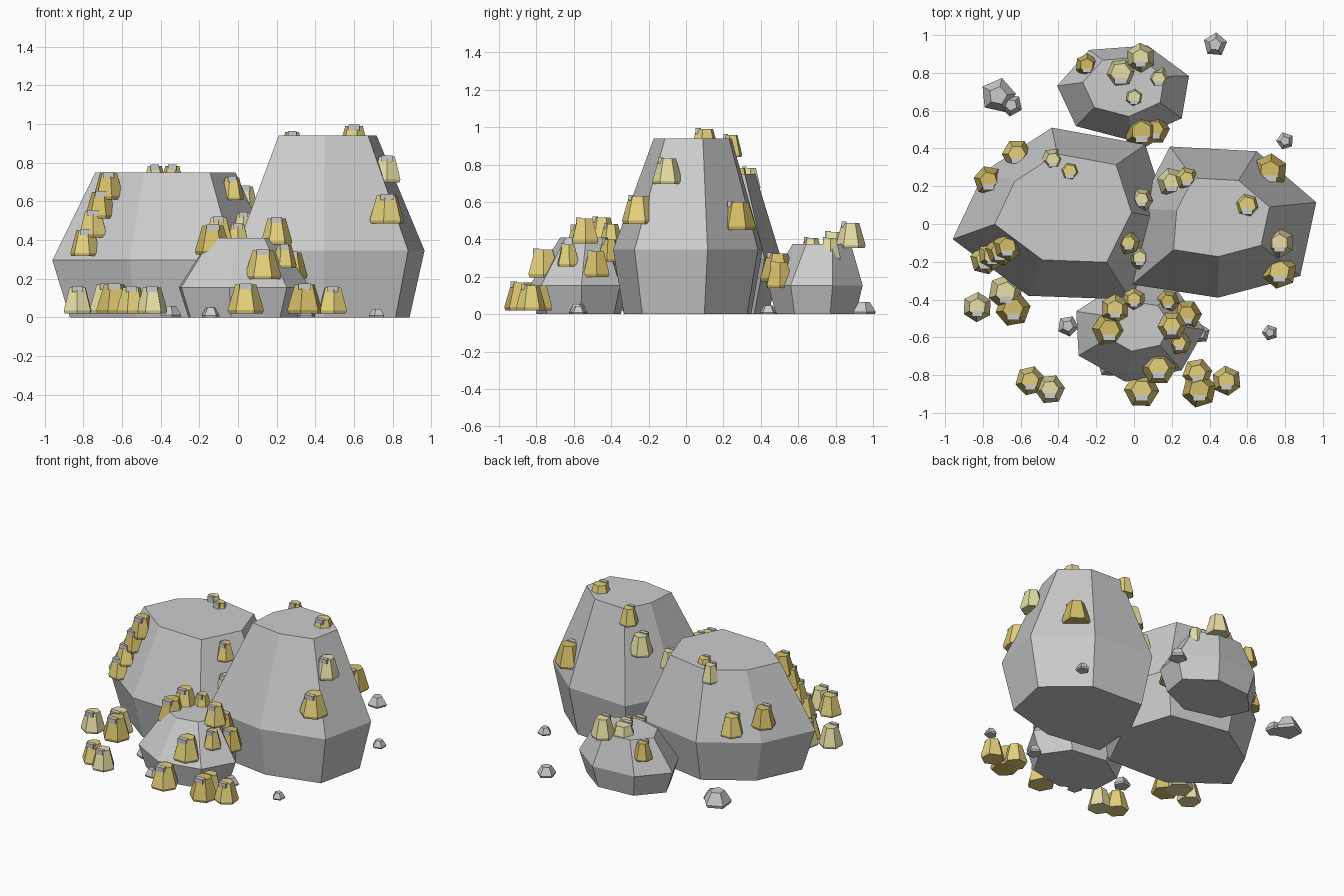
import bpy, random
from math import cos, sin, tau, radians
from mathutils import Vector
from mathutils.bvhtree import BVHTree

if "Cube" in bpy.data.objects:
    bpy.data.objects.remove(bpy.data.objects["Cube"])

random.seed(4)
rock_surfaces = []


def material(name, rgb):
    m = bpy.data.materials.new(name)
    m.diffuse_color = (*rgb, 1)
    m.use_nodes = True
    m.node_tree.nodes["Principled BSDF"].inputs["Base Color"].default_value = m.diffuse_color
    return m


GOLD = [material("ochre", (0.66, 0.52, 0.14)),
        material("gold", (0.78, 0.64, 0.20)),
        material("pale_gold", (0.80, 0.74, 0.38))]
WHITE = material("glint", (0.9, 0.9, 0.88))


def loft(name, rings, mat=None):
    """Closed flat-faced solid through rings of equal point count."""
    n = len(rings[0])
    verts = [p for ring in rings for p in ring]
    faces = [tuple(reversed(range(n))),
             tuple(range(len(verts) - n, len(verts)))]
    for k in range(len(rings) - 1):
        for i in range(n):
            j = (i + 1) % n
            faces.append((k * n + i, k * n + j, k * n + n + j, k * n + n + i))
    me = bpy.data.meshes.new(name)
    me.from_pydata(verts, [], faces)
    if mat:
        me.materials.append(mat)
    ob = bpy.data.objects.new(name, me)
    bpy.context.collection.objects.link(ob)
    return verts, faces


def ngon(x, y, z, rx, n, a, ry=None):
    return [(x + rx * cos(a + tau * i / n), y + (ry or rx) * sin(a + tau * i / n), z)
            for i in range(n)]


def boulder(name, outline, z_mid, z_top, taper):
    """Seven-sided rock: the widest outline shrinks to a foot and a flat top."""
    c = sum((Vector(p[:2]) for p in outline), Vector((0, 0))) / len(outline)

    def ring(s, z, shift=0):
        return [(c.x + (p[0] - c.x) * s, c.y + (p[1] - c.y) * s + shift, z)
                for p in outline]
    verts, faces = loft(name, [ring(0.85, 0), ring(1, z_mid),
                               ring(taper, z_top, 0.03)])
    rock_surfaces.append(BVHTree.FromPolygons(verts, faces))


def rest_height(x, y):
    """Seat height on the rocks: sunk on flat tops, flush on steep sides."""
    best = 0.02
    for tree in rock_surfaces:
        hit, normal, _, _ = tree.ray_cast(Vector((x, y, 2)), Vector((0, 0, -1)))
        if hit:
            best = max(best, hit.z - 0.085 * normal.z ** 2)
    return best


def nugget(name, x, y, r):
    """Gold nugget with a small white glint on its front top edge."""
    z, a = rest_height(x, y), random.uniform(0, tau)
    h, rt = 0.055 + r, r * 0.58
    loft(name, [ngon(x, y, z, r * 0.93, 6, a),
                ngon(x, y, z + 0.12 * h, r, 6, a),
                ngon(x, y, z + h, rt, 6, a)], random.choice(GOLD))
    yc = y - rt * 0.75
    loft(name + "_glint", [ngon(x, yc, z + h + dz, r * 0.5, 4, tau / 8, r * 0.25)
                           for dz in (-0.025, 0.006)], WHITE)


# Four boulders
boulder("left_boulder",
        [(-0.96, -0.08), (-0.56, -0.38), (-0.02, -0.40), (0.19, 0.02),
         (0.06, 0.42), (-0.435, 0.51), (-0.79, 0.28)], 0.295, 0.75, 0.63)
boulder("right_boulder",
        [(-0.01, -0.32), (0.445, -0.39), (0.88, -0.275), (0.965, 0.115),
         (0.65, 0.385), (0.19, 0.41), (0.02, 0.08)], 0.345, 0.94, 0.52)
boulder("front_boulder", ngon(0.02, -0.57, 0, 0.355, 7, radians(208), 0.27),
        0.155, 0.41, 0.5)
boulder("back_boulder", ngon(-0.05, 0.70, 0, 0.36, 7, radians(173), 0.26),
        0.155, 0.375, 0.62)

# Gold nuggets dropped onto the rocks and the ground, by size
large = [(0.72, 0.28), (0.77, -0.25), (-0.13, -0.56), (-0.07, 0.80),
         (0.04, 0.49), (-0.68, -0.36), (-0.64, -0.45), (0.04, -0.88),
         (0.345, -0.88), (0.13, -0.76)]
medium = [(-0.77, 0.23), (-0.62, 0.37), (0.20, 0.22), (0.60, 0.10),
          (0.77, -0.10), (0.20, -0.54), (0.28, -0.48), (-0.10, -0.45),
          (0.035, 0.88), (0.11, 0.50), (-0.83, -0.44), (-0.55, -0.83),
          (-0.445, -0.875), (0.335, -0.79), (0.49, -0.83)]
small = [(-0.43, 0.34), (-0.34, 0.28), (0.04, 0.13), (-0.03, -0.10),
         (0.03, -0.18), (0.28, 0.24), (0.24, -0.63), (0.0, -0.40),
         (0.18, -0.41), (-0.25, 0.84), (0.13, 0.77), (0.0, 0.67)]
# a trail running down the front left face
medium += [(-0.67 - 0.04 * i, -0.12 - 0.023 * i) for i in range(4)]
for size, r, spots in (("large", 0.094, large), ("medium", 0.08, medium),
                       ("small", 0.063, small)):
    for i, (x, y) in enumerate(spots):
        nugget(f"{size}_nugget_{i + 1}", x, y, r)

# Loose grey pebbles, biggest first
pebbles = [(-0.72, 0.68), (0.43, 0.95), (-0.65, 0.63), (-0.35, -0.54),
           (0.35, -0.58), (-0.14, -0.76), (0.80, 0.44), (0.72, -0.575)]
for i, (x, y) in enumerate(pebbles):
    r = 0.095 if i == 0 else 0.068 - 0.0035 * i
    a = random.uniform(0, tau)
    loft(f"pebble_{i + 1}", [ngon(x, y, 0, r * 0.92, 5, a),
                             ngon(x, y, r * 0.2, r, 5, a),
                             ngon(x, y, r, r * 0.52, 5, a)])
